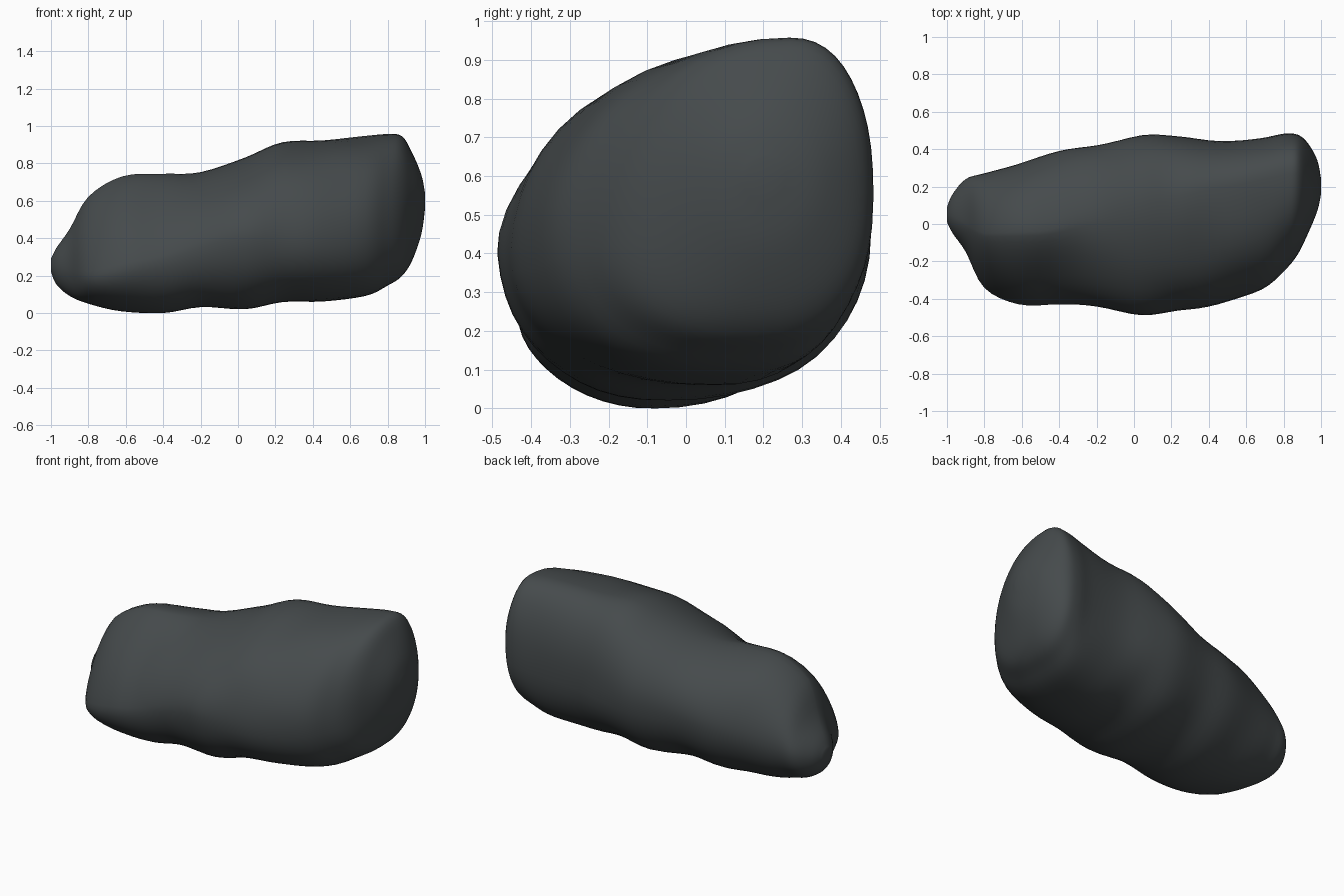
import bpy, bmesh, math
from mathutils import Vector, noise

if "Cube" in bpy.data.objects:
    bpy.data.objects.remove(bpy.data.objects["Cube"])

# Outline stations along the boulder: x, bottom z, top z, front y, back y
OUTLINE = [
    (-1.00, 0.22, 0.29, 0.01, 0.09),
    (-0.97, 0.15, 0.35, -0.05, 0.16),
    (-0.90, 0.09, 0.45, -0.15, 0.24),
    (-0.80, 0.05, 0.62, -0.34, 0.27),
    (-0.62, 0.01, 0.73, -0.43, 0.32),
    (-0.40, 0.00, 0.745, -0.43, 0.39),
    (-0.20, 0.03, 0.755, -0.44, 0.42),
    (0.04, 0.02, 0.83, -0.48, 0.475),
    (0.24, 0.06, 0.91, -0.46, 0.47),
    (0.45, 0.065, 0.925, -0.43, 0.445),
    (0.68, 0.09, 0.945, -0.35, 0.46),
    (0.80, 0.15, 0.955, -0.25, 0.48),
    (0.875, 0.20, 0.945, -0.16, 0.475),
    (0.93, 0.28, 0.86, -0.05, 0.43),
    (0.98, 0.42, 0.74, 0.07, 0.34),
    (1.00, 0.56, 0.64, 0.16, 0.24),
]
# Shape of each section: x, ridge y, back z, belly y, front z,
# fullness of the upper front, upper back and underside
RIDGE = [
    (-1.0, 0.05, 0.25, 0.05, 0.25, 2.0, 2.0, 2.0),
    (-0.8, -0.05, 0.32, -0.03, 0.20, 1.4, 1.95, 2.0),
    (-0.5, -0.04, 0.38, -0.08, 0.26, 1.4, 1.9, 2.0),
    (0.0, 0.10, 0.45, -0.05, 0.40, 1.9, 2.1, 2.2),
    (0.5, 0.20, 0.50, 0.08, 0.42, 2.05, 2.1, 2.35),
    (0.87, 0.27, 0.55, 0.18, 0.49, 2.1, 2.3, 2.6),
    (1.0, 0.20, 0.60, 0.20, 0.60, 2.0, 2.0, 2.0),
]
SIDES, STEPS = 48, 4


def spline_row(rows, i, t):
    """Smoothly blend between neighbouring stations."""
    p = [rows[max(0, min(len(rows) - 1, i + k))] for k in (-1, 0, 1, 2)]
    return [0.5 * (2 * b + (c - a) * t + (2 * a - 5 * b + 4 * c - d) * t * t
                   + (3 * b - a - 3 * c + d) * t ** 3) for a, b, c, d in zip(*p)]


def ridge_at(x):
    for a, b in zip(RIDGE, RIDGE[1:]):
        if x <= b[0]:
            t = max(0.0, (x - a[0]) / (b[0] - a[0]))
            t = 0.5 * t + 0.5 * t * t * (3 - 2 * t)
            return [m + (n - m) * t for m, n in zip(a[1:], b[1:])]
    return RIDGE[-1][1:]


def section(row):
    """Lopsided rounded cross-section through four extremes."""
    x, zlo, zhi, yf, yb = row
    yt, zb, yo, zf, full_f, full_b, full_u = ridge_at(x)
    pts = []
    for k in range(SIDES):
        a = math.tau * k / SIDES
        c, s = math.cos(a), math.sin(a)
        e = 2 / (full_u if s <= 0 else full_f if c < 0 else full_b)
        c = math.copysign(abs(c) ** e, c)
        s = math.copysign(abs(s) ** e, s)
        mid_y = yt if s > 0 else yo
        mid_z = zb if c > 0 else zf
        y = mid_y + c * ((yb - mid_y) if c > 0 else (mid_y - yf))
        z = mid_z + s * ((zhi - mid_z) if s > 0 else (mid_z - zlo))
        p = Vector((x, y, z))
        # gentle weathered dents
        n = noise.noise(p * 3.5 + Vector((4, 1, 7))) * 0.02
        p += Vector((0, y - mid_y, z - mid_z)) * n
        p.z = max(p.z, 0)
        pts.append(p)
    return pts


# Boulder body
bm = bmesh.new()
rows = [spline_row(OUTLINE, i, s / STEPS)
        for i in range(len(OUTLINE) - 1) for s in range(STEPS)]
rows.append(list(OUTLINE[-1]))
rings = [[bm.verts.new(p) for p in section(r)] for r in rows]
for r0, r1 in zip(rings, rings[1:]):
    for k in range(SIDES):
        j = (k + 1) % SIDES
        bm.faces.new((r0[k], r0[j], r1[j], r1[k]))
bm.faces.new(rings[0])
bm.faces.new(rings[-1])
bmesh.ops.recalc_face_normals(bm, faces=bm.faces)
mesh = bpy.data.meshes.new("boulder")
bm.to_mesh(mesh)
bm.free()
boulder = bpy.data.objects.new("boulder", mesh)
bpy.context.collection.objects.link(boulder)

# Dark slate colour
slate = bpy.data.materials.new("slate")
slate.diffuse_color = (0.06, 0.069, 0.072, 1)
slate.use_nodes = True
slate.node_tree.nodes["Principled BSDF"].inputs["Base Color"].default_value = slate.diffuse_color
mesh.materials.append(slate)

bpy.context.view_layer.objects.active = boulder
boulder.select_set(True)
bpy.ops.object.shade_smooth_by_angle(angle=math.radians(60))
